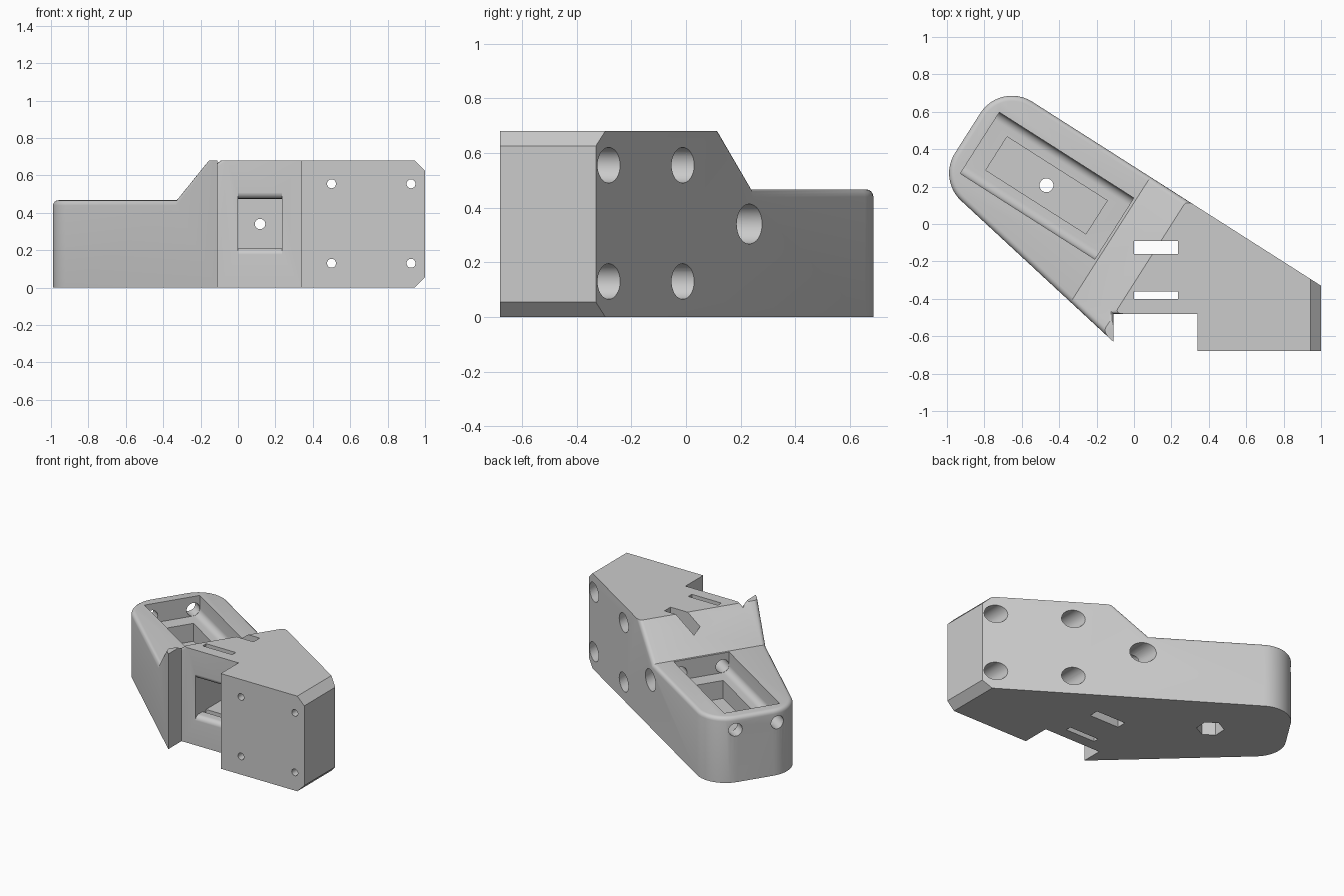
import bpy, bmesh
from math import sin, cos, tan, pi, radians
from mathutils import Vector

if "Cube" in bpy.data.objects:
    bpy.data.objects.remove(bpy.data.objects["Cube"])

# Arm axes: D runs from the rounded end into the block, N points to the back
A = radians(32.5)
D = Vector((cos(A), -sin(A), 0))
N = Vector((sin(A), cos(A), 0))
X, Y, Z = Vector((1, 0, 0)), Vector((0, 1, 0)), Vector((0, 0, 1))

grey = bpy.data.materials.new("plain grey")
grey.use_nodes = True
grey.diffuse_color = (0.6, 0.6, 0.6, 1)
grey.node_tree.nodes["Principled BSDF"].inputs["Base Color"].default_value = (0.6, 0.6, 0.6, 1)


def fillet(corners, steps=8):
    """Round each (u, v, radius) corner of a closed outline."""
    out = []
    for i, (u, v, r) in enumerate(corners):
        p = Vector((u, v))
        if not r:
            out.append(p)
            continue
        a = (Vector(corners[i - 1][:2]) - p).normalized()
        b = (Vector(corners[(i + 1) % len(corners)][:2]) - p).normalized()
        half = a.angle(b) / 2
        centre = p + (a + b).normalized() * r / sin(half)
        start = (p + a * r / tan(half) - centre).normalized()
        end = (p + b * r / tan(half) - centre).normalized()
        out += [centre + start.slerp(end, k / steps) * r for k in range(steps + 1)]
    return out


def circle(u, v, r, sides=32):
    return [Vector((u + r * cos(2 * pi * k / sides), v + r * sin(2 * pi * k / sides)))
            for k in range(sides)]


def box(u0, u1, v0, v1):
    return [Vector(c) for c in ((u0, v0), (u1, v0), (u1, v1), (u0, v1))]


def prism(name, outline, axes, lo, hi):
    """Sweep an outline in the first two axes along the third."""
    u, v, w = axes
    bm = bmesh.new()
    bottom = bm.faces.new([bm.verts.new(u * p.x + v * p.y + w * lo) for p in outline])
    top = bmesh.ops.extrude_face_region(bm, geom=[bottom], use_keep_orig=True)["geom"]
    bmesh.ops.translate(bm, vec=w * (hi - lo),
                        verts=[g for g in top if isinstance(g, bmesh.types.BMVert)])
    bmesh.ops.recalc_face_normals(bm, faces=bm.faces)
    mesh = bpy.data.meshes.new(name)
    bm.to_mesh(mesh)
    bm.free()
    mesh.materials.append(grey)
    obj = bpy.data.objects.new(name, mesh)
    bpy.context.collection.objects.link(obj)
    return obj


def cut(name, outline, axes, lo, hi):
    cutter = prism(name, outline, axes, lo, hi)
    cutter.hide_render = True
    mod = body.modifiers.new(name, "BOOLEAN")
    mod.operation, mod.solver, mod.object = "DIFFERENCE", "EXACT", cutter
    bpy.context.view_layer.objects.active = body
    bpy.ops.object.modifier_apply(modifier=mod.name)
    bpy.data.objects.remove(cutter)


# Body outline with the rounded arm end
body = prism("angled_bracket", fillet([
    (1, -.68, 0), (1, -.33, 0), (-.714, .762, .2), (-1.047, .238, .2),
    (-.11, -.63, 0), (-.11, -.48, 0), (.34, -.48, 0), (.34, -.68, 0)], 12),
    (X, Y, Z), 0, .68)

# Lowered arm with a ramp up to the block
cut("arm_drop", [Vector(p) for p in ((-2, .467), (-.061, .467), (.17, .68), (.25, .754), (-2, .754))],
    (D, Z, N), -2, 2)

# Chamfers on the block end
for z, s in ((0, -1), (.68, 1)):
    cut("end_chamfer", [Vector(p) for p in
        ((.945, z), (1.1, z - s * .155), (1.1, z + s * .1), (.945, z + s * .1))],
        (X, Z, Y), -1, 1)

# Soft rim along the arm and ramp
bm = bmesh.new()
bm.from_mesh(body.data)
rim = []
for e in bm.edges:
    if len(e.link_faces) == 2 and all(v.co.z > .46 and v.co.dot(D) < .18 for v in e.verts):
        up = sorted(abs(f.normal.z) for f in e.link_faces)
        if up[0] < .05 and .1 < up[1]:
            rim.append(e)
bmesh.ops.bevel(bm, geom=rim, offset=.028, segments=4, profile=.5, affect="EDGES")
bm.to_mesh(body.data)
bm.free()

# Tray in the arm: rounded trough, deeper pocket, rod bores
cut("trough", fillet([(-.271, .9, 0), (-.271, .328, .0465), (.117, .328, .0465), (.117, .9, 0)]),
    (N, Z, D), -.928, -.076)
cut("deep_pocket", box(-.823, -.188, -.183, .029), (D, N, Z), .2, .5)
for n in (.07, -.224):
    cut("rod_bore", circle(n, .375, .046), (N, Z, D), -1.2, .08)

# Screw hole and nut recess under the tray
cut("tray_screw_hole", circle(-.506, -.077, .037), (D, N, Z), -.1, .3)
cut("nut_recess", circle(-.506, -.077, .09, 6), (D, N, Z), -.1, .1)

# Block screws, counterbored from the back
for x in (.5, .925):
    for z in (.13, .555):
        cut("screw_hole", circle(x, z, .024), (X, Z, Y), -1, 1)
        cut("counterbore", circle(x, z, .065), (X, Z, Y), -.55, 1)

# Front window with rounded lips, strap slots and centre screw
lip = -.4802
cut("window", fillet([(-.7, .56, 0), (lip, .56, 0), (lip, .475, .035), (-.09, .475, 0),
                      (-.09, .21, 0), (lip, .21, .035), (lip, .13, 0), (-.7, .13, 0)]),
    (Y, Z, X), 0, .235)
for y0, y1 in ((-.16, -.0905), (-.4, -.36)):
    cut("strap_slot", box(.0005, .2345, y0, y1), (X, Y, Z), -.1, .8)
cut("centre_hole", circle(.118, .34, .028), (X, Z, Y), -.2, .5)
cut("centre_counterbore", circle(.118, .34, .073), (X, Z, Y), .02, .6)

# Smooth the curved walls, keep the edges sharp
bpy.ops.object.select_all(action="DESELECT")
body.select_set(True)
bpy.context.view_layer.objects.active = body
bpy.ops.object.shade_smooth_by_angle(angle=radians(30))
